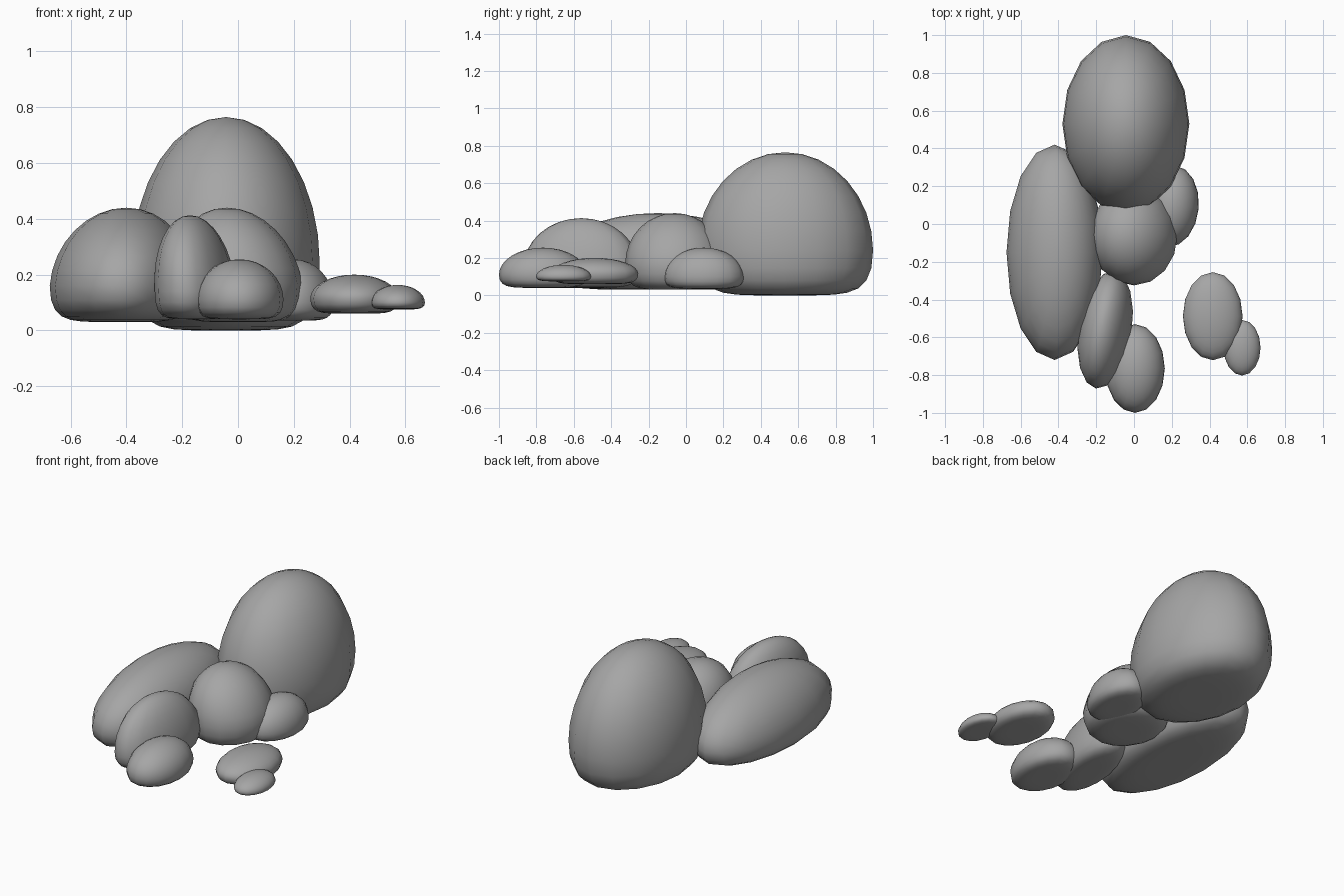
import bpy, bmesh, math

default = bpy.data.objects.get("Cube")
if default:
    bpy.data.objects.remove(default, do_unlink=True)

# One plain grey for every stone
grey = bpy.data.materials.new("stone_grey")
grey.use_nodes = True
colour = (0.38, 0.38, 0.38, 1)
grey.diffuse_color = colour
grey.node_tree.nodes["Principled BSDF"].inputs["Base Color"].default_value = colour


def stone(name, centre, half, heights, turn=0, lean=0):
    """Domed stone: elliptical above its widest height, flattened below.
    heights = bottom, widest, top; lean shifts the crown along x."""
    bottom, widest, top = heights
    bm = bmesh.new()
    bmesh.ops.create_uvsphere(bm, u_segments=16, v_segments=16, radius=1)
    c, s = math.cos(math.radians(turn)), math.sin(math.radians(turn))
    for v in bm.verts:
        x, y, h = v.co.x * half[0], v.co.y * half[1], v.co.z
        if h >= 0:
            z = h * (top - widest)
        else:
            z = -(1 - max(0, 1 + h) ** 2.3) * (widest - bottom)
        v.co = (x * c - y * s + lean * max(h, 0), x * s + y * c, z)
    mesh = bpy.data.meshes.new(name)
    bm.to_mesh(mesh)
    bm.free()
    mesh.materials.append(grey)
    mesh.shade_smooth()
    obj = bpy.data.objects.new(name, mesh)
    obj.location = (*centre, widest)
    bpy.context.collection.objects.link(obj)


# Main cluster
stone("large_back_stone", (-0.043, 0.53), (0.336, 0.47), (0, 0.24, 0.765))
stone("long_right_stone", (-0.42, -0.15), (0.255, 0.57), (0.03, 0.16, 0.44), lean=0.02)
stone("middle_stone", (0, -0.06), (0.23, 0.265), (0.03, 0.17, 0.44), lean=-0.04)
stone("small_left_stone", (0.2, 0.095), (0.143, 0.215), (0.035, 0.1, 0.255), turn=-5)

# Front pair
stone("narrow_front_stone", (-0.152, -0.56), (0.14, 0.315), (0.04, 0.14, 0.413), turn=-9, lean=-0.02)
stone("small_front_stone", (0.005, -0.765), (0.158, 0.235), (0.04, 0.11, 0.255))

# Separate pair on the left
stone("flat_outer_stone", (0.417, -0.488), (0.158, 0.233), (0.06, 0.115, 0.2))
stone("tiny_outer_stone", (0.572, -0.655), (0.098, 0.147), (0.075, 0.1, 0.163))
